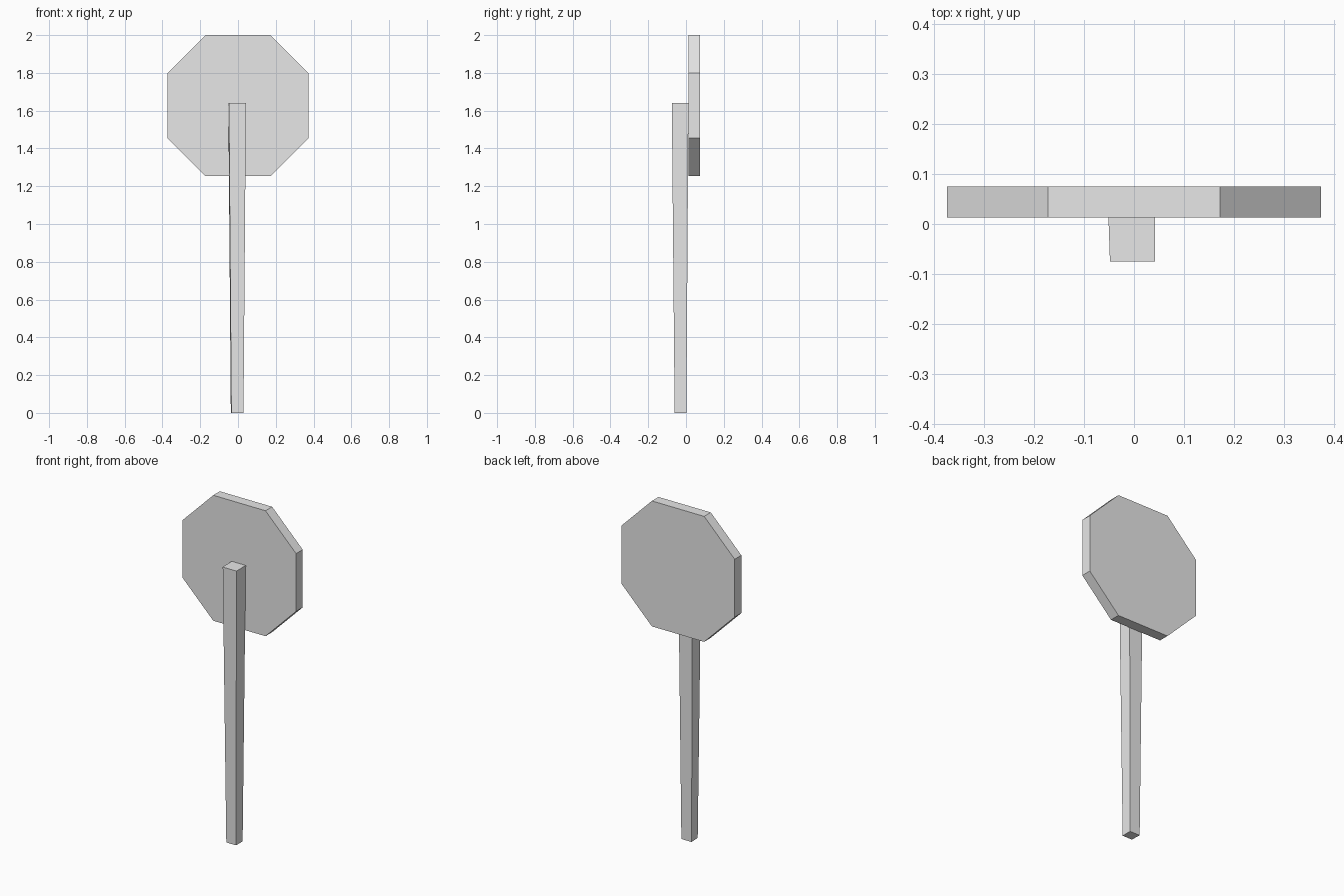
import bpy
import bmesh

cube = bpy.data.objects.get("Cube")
if cube:
    bpy.data.objects.remove(cube, do_unlink=True)

# Single plain grey
grey = bpy.data.materials.new("light_grey")
grey.use_nodes = True
grey.diffuse_color = (0.8, 0.8, 0.8, 1)
grey.node_tree.nodes["Principled BSDF"].inputs["Base Color"].default_value = (0.8, 0.8, 0.8, 1)


def loft(name, start, end):
    """Closed flat-faced solid between two matching outlines."""
    bm = bmesh.new()
    a = [bm.verts.new(p) for p in start]
    b = [bm.verts.new(p) for p in end]
    bm.faces.new(a)
    bm.faces.new(b)
    for i in range(len(a)):
        j = (i + 1) % len(a)
        bm.faces.new((a[i], a[j], b[j], b[i]))
    bmesh.ops.recalc_face_normals(bm, faces=bm.faces)
    mesh = bpy.data.meshes.new(name)
    bm.to_mesh(mesh)
    bm.free()
    mesh.materials.append(grey)
    obj = bpy.data.objects.new(name, mesh)
    bpy.context.collection.objects.link(obj)
    return obj


# Eight-sided sign plate, standing upright behind the post
R, S, CZ = 0.373, 0.172, 1.627
outline = [(S, R), (R, S), (R, -S), (S, -R), (-S, -R), (-R, -S), (-R, S), (-S, R)]
loft("sign_plate",
     [(x, 0.013, CZ + z) for x, z in outline],
     [(x, 0.075, CZ + z) for x, z in outline])

# Square post, slightly wider at the top
loft("post",
     [(-0.035, -0.06, 0), (0.029, -0.06, 0), (0.029, 0.002, 0), (-0.038, 0.002, 0)],
     [(-0.048, -0.075, 1.64), (0.042, -0.075, 1.64), (0.042, 0.013, 1.64), (-0.051, 0.013, 1.64)])
